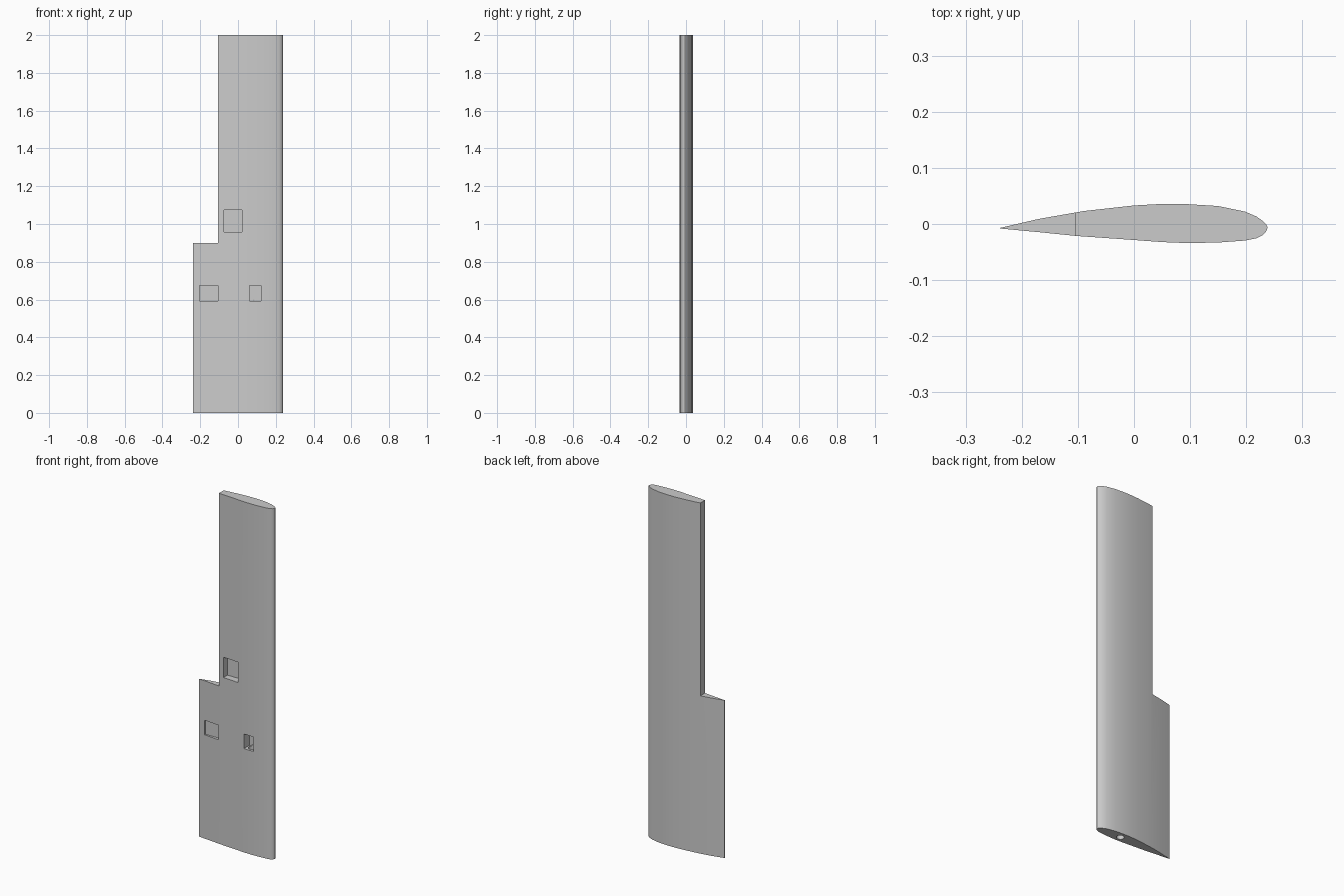
import bpy, bmesh
from mathutils import Matrix, Vector

cube = bpy.data.objects.get("Cube")
if cube:
    bpy.data.objects.remove(cube, do_unlink=True)

grey = bpy.data.materials.new("plain grey")
grey.use_nodes = True
grey.diffuse_color = (0.6, 0.6, 0.6, 1)
grey.node_tree.nodes["Principled BSDF"].inputs["Base Color"].default_value = (0.6, 0.6, 0.6, 1)

# Airfoil section: trailing edge, over the back face, round the nose, along the front face
UPPER = [(-.239, -.007), (-.17, .009), (-.09, .023), (0, .033), (.045, .0355), (.085, .036),
         (.15, .032), (.198, .022), (.218, .0135), (.23, .005), (.236, -.001)]
LOWER = [(.238, -.006), (.236, -.0125), (.23, -.0195), (.218, -.0255), (.198, -.0295), (.15, -.033),
         (.095, -.034), (.05, -.0322), (0, -.0285), (-.1, -.0215), (-.17, -.0145), (-.239, -.008)]


def add_object(name, bm):
    bmesh.ops.recalc_face_normals(bm, faces=bm.faces)
    mesh = bpy.data.meshes.new(name)
    bm.to_mesh(mesh)
    bm.free()
    mesh.materials.append(grey)
    obj = bpy.data.objects.new(name, mesh)
    bpy.context.collection.objects.link(obj)
    return obj


def prism(name, points, height):
    bm = bmesh.new()
    base = bm.faces.new([bm.verts.new((x, y, 0)) for x, y in points])
    top = bmesh.ops.extrude_face_region(bm, geom=[base])["geom"]
    bmesh.ops.translate(bm, vec=(0, 0, height),
                        verts=[v for v in top if isinstance(v, bmesh.types.BMVert)])
    return add_object(name, bm)


def box(name, low, high):
    low, high = Vector(low), Vector(high)
    bm = bmesh.new()
    bmesh.ops.create_cube(bm, size=1, matrix=Matrix.Translation((low + high) / 2)
                          @ Matrix.Diagonal((high - low).to_4d()))
    return add_object(name, bm)


def cut(target, cutter):
    cutter.hide_render = True
    mod = target.modifiers.new("cut", 'BOOLEAN')
    mod.operation, mod.solver, mod.object = 'DIFFERENCE', 'EXACT', cutter
    bpy.context.view_layer.objects.active = target
    bpy.ops.object.modifier_apply(modifier=mod.name)
    bpy.data.objects.remove(cutter, do_unlink=True)


wing = prism("wing_panel", UPPER + LOWER, 2)

# Stepped trailing edge, where the moving surface would sit
cut(wing, box("trailing_step", (-.4, -.2, .9), (-.105, .2, 2.2)))

# Blind pockets in the front face
cut(wing, box("upper_pocket", (-.075, -.1, .957), (.02, .013, 1.073)))
cut(wing, box("rear_pocket", (-.203, -.1, .592), (-.107, -.003, .675)))
cut(wing, box("nose_pocket", (.061, -.1, .592), (.122, .016, .675)))

# Round spar channel from the root up to the nose pocket
bm = bmesh.new()
bmesh.ops.create_cone(bm, cap_ends=True, segments=32, radius1=.02, radius2=.02, depth=.7,
                      matrix=Matrix.Translation((.09, 0, .25)))
cut(wing, add_object("spar_channel", bm))

# Smooth skin with crisp cut edges
bpy.ops.object.select_all(action='DESELECT')
wing.select_set(True)
bpy.context.view_layer.objects.active = wing
bpy.ops.object.shade_smooth_by_angle(angle=.6)
